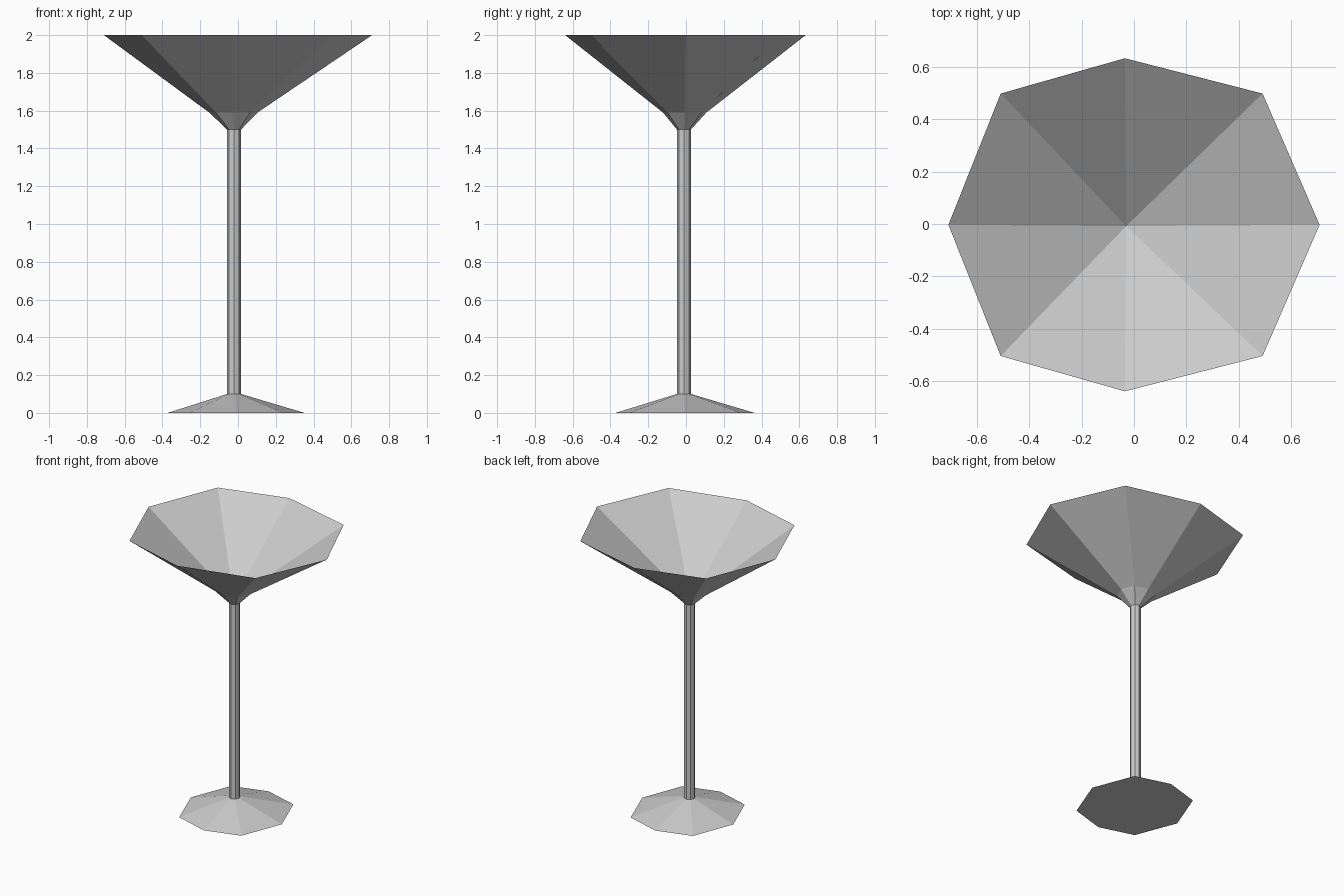
import bpy
import bmesh
from mathutils import Vector

cube = bpy.data.objects.get("Cube")
if cube:
    bpy.data.objects.remove(cube, do_unlink=True)

grey = bpy.data.materials.new("pale_grey")
grey.use_nodes = True
colour = (0.6, 0.6, 0.6, 1)
grey.diffuse_color = colour
grey.node_tree.nodes["Principled BSDF"].inputs["Base Color"].default_value = colour


def octagon(cx, cy, z, rx, ry, dx, dy, pole=0.0, lean=0.0):
    """Eight points: axis points at rx, ry and corner points at dx, dy."""
    flat = [(rx, 0), (dx + lean, dy), (pole, ry), (-dx + lean, dy),
            (-rx, 0), (-dx + lean, -dy), (pole, -ry), (dx + lean, -dy)]
    return [Vector((cx + x, cy + y, z)) for x, y in flat]


def loft(name, rings, tip=None):
    """Skin rings from bottom to top; close the top with a cap or a point."""
    bm = bmesh.new()
    loops = [[bm.verts.new(p) for p in ring] for ring in rings]
    n = len(loops[0])
    for low, high in zip(loops, loops[1:]):
        for i in range(n):
            j = (i + 1) % n
            bm.faces.new((low[i], low[j], high[j], high[i]))
    bm.faces.new(loops[0][::-1])
    if tip is None:
        bm.faces.new(loops[-1])
    else:
        point = bm.verts.new(tip)
        for i in range(n):
            bm.faces.new((loops[-1][i], loops[-1][(i + 1) % n], point))
    bmesh.ops.recalc_face_normals(bm, faces=bm.faces)
    mesh = bpy.data.meshes.new(name)
    bm.to_mesh(mesh)
    bm.free()
    mesh.materials.append(grey)
    obj = bpy.data.objects.new(name, mesh)
    bpy.context.collection.objects.link(obj)
    return obj


def stem_ring(z):
    return octagon(-0.021, -0.011, z, 0.037, 0.037, 0.026, 0.026)


# Foot: shallow cone tapering up to the stem
foot_edge = octagon(-0.01, -0.005, 0, 0.362, 0.368, 0.248, 0.295)
loft("foot", [foot_edge, stem_ring(0.1)])

# Stem
loft("stem", [stem_ring(0.1), stem_ring(1.5)])

# Bowl: flared collar, wide cone and a pointed hollow inside
rim = octagon(0, -0.003, 2, 0.71, 0.637, 0.501, 0.502, pole=-0.035, lean=-0.009)
centre = Vector((-0.03, -0.008, 1.5))
collar = [centre.lerp(p, 0.18) for p in rim]
loft("bowl", [stem_ring(1.5), collar, rim], tip=centre + Vector((0, 0, 0.015)))
